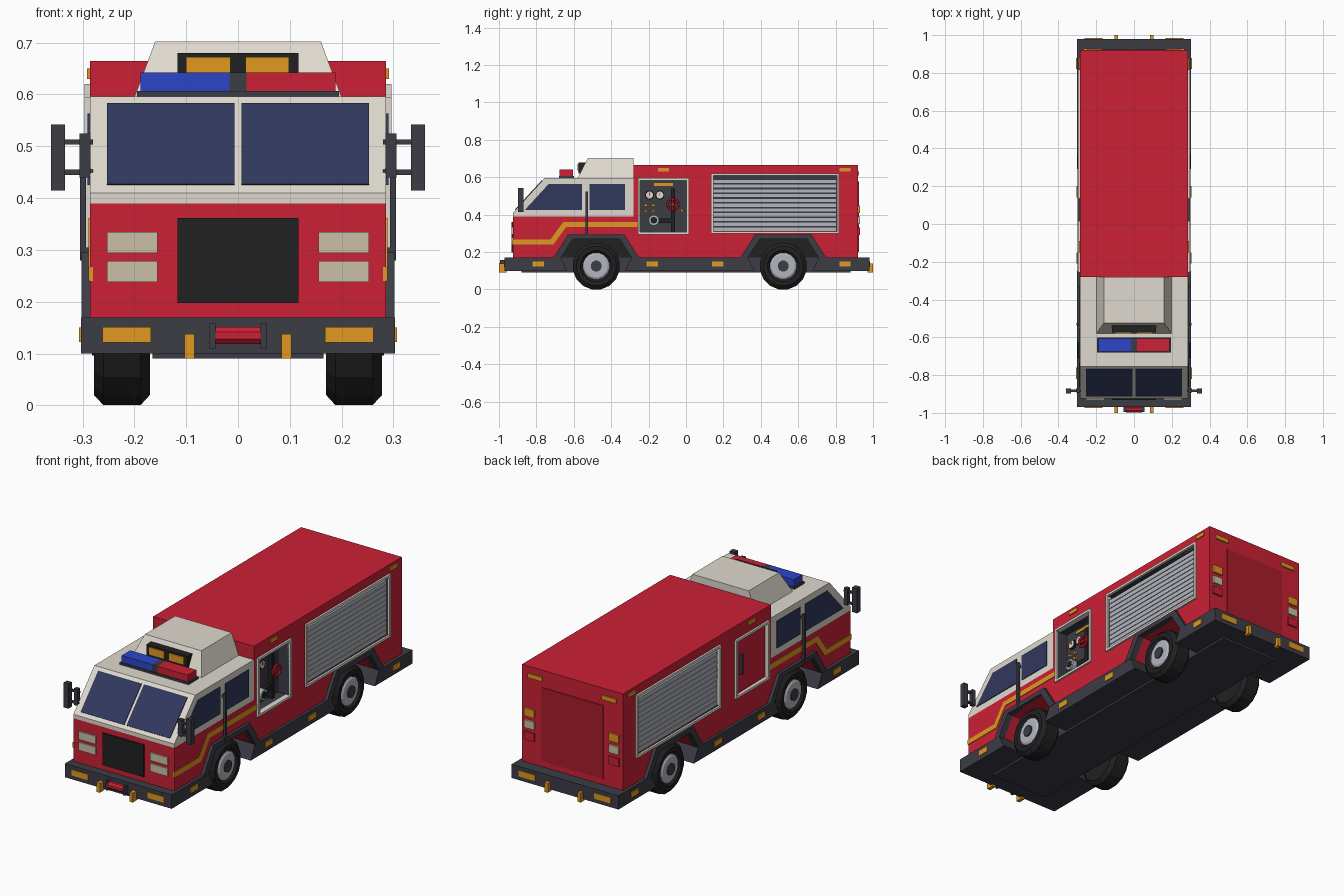
import bpy, bmesh
from math import sin, cos, pi

if "Cube" in bpy.data.objects:
    bpy.data.objects.remove(bpy.data.objects["Cube"])


def material(name, *rgb):
    m = bpy.data.materials.new(name)
    m.use_nodes = True
    m.diffuse_color = (*rgb, 1)
    m.node_tree.nodes["Principled BSDF"].inputs["Base Color"].default_value = (*rgb, 1)
    return m


RED = material("red paint", .6, .015, .036)
DARK_RED = material("dark red", .4, .012, .026)
CREAM = material("cream paint", .74, .70, .62)
GLASS = material("blue glass", .03, .04, .11)
CHARCOAL = material("charcoal", .045, .045, .06)
BLACK = material("black rubber", .015, .015, .015)
AMBER = material("amber", .75, .32, .015)
SILVER = material("silver", .45, .47, .52)
BLUE = material("blue light", .025, .06, .6)
BEIGE = material("lamp beige", .6, .53, .39)


def finish(name, bm, mat):
    bmesh.ops.recalc_face_normals(bm, faces=bm.faces)
    me = bpy.data.meshes.new(name)
    bm.to_mesh(me)
    bm.free()
    me.materials.append(mat)
    ob = bpy.data.objects.new(name, me)
    bpy.context.collection.objects.link(ob)
    return ob


def boxes(name, mat, *specs):
    """Boxes given as x0, x1, y0, y1, z0, z1, in one mesh."""
    bm = bmesh.new()
    for x0, x1, y0, y1, z0, z1 in specs:
        for v in bmesh.ops.create_cube(bm, size=1)["verts"]:
            v.co = ((x0 + x1) / 2 + v.co.x * (x1 - x0),
                    (y0 + y1) / 2 + v.co.y * (y1 - y0),
                    (z0 + z1) / 2 + v.co.z * (z1 - z0))
    return finish(name, bm, mat)


def prism(name, mat, pts, x0, x1):
    """Side profile of (y, z) points, extruded across x."""
    bm = bmesh.new()
    face = bm.faces.new([bm.verts.new((x0, y, z)) for y, z in pts])
    new = bmesh.ops.extrude_face_region(bm, geom=[face])["geom"]
    for v in new:
        if isinstance(v, bmesh.types.BMVert):
            v.co.x = x1
    return finish(name, bm, mat)


def lathe(name, mat, prof, y, z, n=16):
    """Profile of (x, radius) points, turned about an axis along x."""
    bm = bmesh.new()
    rings = [[bm.verts.new((x, y + r * sin(2 * pi * (i + .5) / n), z - r * cos(2 * pi * (i + .5) / n)))
              for i in range(n)] for x, r in prof]
    for a, b in zip(rings, rings[1:]):
        for i in range(n):
            j = (i + 1) % n
            bm.faces.new((a[i], a[j], b[j], b[i]))
    bm.faces.new(rings[0])
    bm.faces.new(rings[-1])
    return finish(name, bm, mat)


def disc(name, mat, x0, x1, y, z, r, n=16):
    return lathe(name, mat, [(x0, r), (x1, r)], y, z, n)


def frame(name, mat, xa, xb, y0, y1, z0, z1, w):
    return boxes(name, mat, (xa, xb, y0, y1, z1 - w, z1), (xa, xb, y0, y1, z0, z0 + w),
                 (xa, xb, y0, y0 + w, z0 + w, z1 - w), (xa, xb, y1 - w, y1, z0 + w, z1 - w))


AXLES = (-.48, .52)
W = .286

# Red body with wheel arches, then recesses for the pump bay and shutters
profile = [(-.925, .17)]
for c in AXLES:
    profile += [(c - .19, .17), (c - .125, .27), (c + .125, .27), (c + .19, .17)]
profile += [(.92, .17), (.92, .665), (-.28, .665), (-.28, .39), (-.925, .39)]
body = prism("body", RED, profile, -W, W)
body.data.materials.append(CHARCOAL)
cutter = boxes("recess_cutter", RED, (.225, .4, -.245, .003, .307, .583),
               (.262, .4, .146, .806, .312, .608), (-.4, -.262, .146, .806, .312, .608),
               (-.4, -.278, -.245, .003, .307, .583))
cutter.hide_render = True
mod = body.modifiers.new("recesses", "BOOLEAN")
mod.operation, mod.object, mod.solver = "DIFFERENCE", cutter, "EXACT"
bpy.context.view_layer.objects.active = body
bpy.ops.object.modifier_apply(modifier=mod.name)
bpy.data.objects.remove(cutter)
for p in body.data.polygons:
    c = p.center
    inside = .2 < abs(c.x) < W - .002 and .3 < c.z < .62 and -.26 < c.y < .82
    p.material_index = 1 if inside and not (c.x < 0 and c.y < .05) else 0

# Cab top, windscreen and roof hatch
prism("cab_upper", CREAM, [(-.925, .39), (-.925, .41), (-.755, .596), (-.28, .596), (-.28, .39)], -W, W)


def slope(t, d):
    return (-.925 + .17 * t - .737 * d, .41 + .186 * t + .677 * d)


for s, side in ((1, "left"), (-1, "right")):
    prism(side + "_windscreen", GLASS, [slope(.08, -.004), slope(.92, -.004), slope(.92, .004), slope(.08, .004)],
          s * .007, s * .253)
hatch = boxes("roof_hatch", CREAM, (-.2, .2, -.58, -.28, .595, .702))
for v in hatch.data.vertices:
    if v.co.z > .65:
        v.co.x *= .8
        v.co.y = max(v.co.y, -.525)
boxes("hatch_lamp_housing", BLACK, (-.117, .117, -.575, -.53, .62, .68))
boxes("hatch_lamps", AMBER, (-.1, -.014, -.58, -.57, .635, .672), (.014, .098, -.58, -.57, .635, .672))

# Roof light bar
boxes("light_bar_base", CHARCOAL, (-.195, .195, -.68, -.6, .595, .607), (-.016, .016, -.675, -.605, .607, .642))
boxes("light_bar_blue", BLUE, (-.188, -.016, -.675, -.605, .607, .642))
boxes("light_bar_red", RED, (.016, .188, -.675, -.605, .607, .642))

# Bumpers, skirts and chassis
prism("front_bumper", CHARCOAL, [(-.97, .1), (-.97, .17), (-.67, .17), (-.635, .1)], -.303, .303)
prism("rear_bumper", CHARCOAL, [(.98, .1), (.98, .17), (.71, .17), (.675, .1)], -.303, .303)
boxes("chassis", CHARCOAL, (-.165, .165, -.88, .88, .09, .172))
boxes("wheel_well_core", BLACK, *[(-.163, .163, c - .2, c + .2, .1, .28) for c in AXLES])

# Front grille, headlamps, winch
boxes("grille", BLACK, (-.117, .117, -.932, -.92, .198, .362))
boxes("headlamps", BEIGE, *[(s * .155, s * .253, -.933, -.92, z, z + .041) for s in (1, -1) for z in (.238, .294)])
boxes("winch_brackets", CHARCOAL, *[(s * .043, s * .055, -.995, -.96, .11, .158) for s in (1, -1)])
disc("winch_drum", RED, -.043, .043, -.98, .135, .018, 8)
for y0, y1, end in ((-1, -.96, "front"), (.97, 1, "rear")):
    boxes(end + "_tow_hooks", AMBER, *[(s * .084, s * .103, y0, y1, .09, .138) for s in (1, -1)])
for y, end in ((-.97, "front"), (.98, "rear")):
    boxes(end + "_bumper_lamps", AMBER, *[(s * .168, s * .262, y - .004, y + .004, .121, .151) for s in (1, -1)])

# Rear door and lamps
boxes("rear_door", DARK_RED, (-.175, .175, .915, .924, .2, .577))
for name, mat, z in (("indicators", AMBER, .41), ("reversing_lamps", BEIGE, .35), ("brake_lamps", RED, .29)):
    boxes("rear_" + name, mat, *[(s * .212, s * .268, .915, .93, z, z + .04) for s in (1, -1)])
boxes("rear_top_markers", AMBER, *[(s * .17, s * .25, .915, .926, .608, .63) for s in (1, -1)])

# Parts on both sides
for s, side in ((1, "left_"), (-1, "right_")):
    prism(side + "mid_skirt", CHARCOAL, [(-.325, .1), (-.29, .17), (.33, .17), (.365, .1)], s * .16, s * .3)
    for c, end in zip(AXLES, ("front_", "rear_")):
        prism(side + end + "arch", CHARCOAL, [
            (c - .23, .168), (c - .15, .295), (c + .15, .295), (c + .23, .168),
            (c + .19, .168), (c + .125, .27), (c - .125, .27), (c - .19, .168)], s * .27, s * .302)
        lathe(side + end + "tyre", BLACK, [(s * x, r) for x, r in (
            (.17, .09), (.17, .107), (.188, .127), (.26, .127), (.278, .107), (.278, .085), (.265, .072))], c, .125)
        lathe(side + end + "hub", SILVER, [(s * .2, .072), (s * .27, .072), (s * .276, .062)], c, .125)
        disc(side + end + "hub_cap", CHARCOAL, s * .27, s * .282, c, .125, .03, 12)

    prism(side + "front_window", GLASS, [(-.862, .425), (-.735, .563), (-.555, .563), (-.555, .425)], s * .28, s * .29)
    prism(side + "rear_window", GLASS, [(-.515, .425), (-.515, .563), (-.325, .563), (-.325, .425)], s * .28, s * .29)
    prism(side + "stripe", AMBER, [(-.927, .24), (-.927, .267), (-.725, .267), (-.655, .362), (-.26, .362),
                                   (-.26, .335), (-.64, .335), (-.71, .24)], s * .28, s * .289)
    boxes(side + "grab_rail", CHARCOAL, (s * .293, s * .305, -.537, -.523, .28, .525),
          (s * .28, s * .3, -.537, -.523, .5, .515), (s * .28, s * .3, -.537, -.523, .29, .305))
    boxes(side + "mirror", CHARCOAL, (s * .334, s * .361, -.897, -.87, .415, .542),
          (s * .28, s * .34, -.889, -.877, .503, .513), (s * .28, s * .34, -.889, -.877, .445, .455),
          (s * .285, s * .306, -.892, -.872, .44, .525))
    boxes(side + "upper_markers", AMBER, *[(s * .28, s * .291, y - .03, y + .03, .63, .65) for y in (-.12, .85)])
    boxes(side + "skirt_markers", AMBER, *[(s * .295, s * (.307 if abs(y) > .5 else .304), y - .03, y + .03, .122, .15)
                                           for y in (-.79, -.18, .17, .85)])

    # Roller shutter
    frame(side + "shutter_frame", CREAM, s * .27, s * .296, .134, .818, .298, .62, .012)
    for i in range(11):
        lathe(side + "shutter_slat", SILVER, [(s * .26, .001), (s * .288, .001)], 0, 0, 3).hide_render = False
        slat = bpy.context.collection.objects[-1]
        z = .312 + i * .0255
        bpy.data.objects.remove(slat)
        prism(side + "shutter_slat_%d" % i, SILVER, [(.148, z), (.148, z + .022), (.804, z + .022), (.804, z)],
              s * .26, s * .28)
    frame(side + "bay_frame", CREAM, s * .27, s * .296, -.257, .015, .295, .595, .012)

# Locker door handle on the right side
boxes("locker_handle", CHARCOAL, (-.292, -.275, -.05, -.035, .4, .5))

# Pump controls on the left side
boxes("pump_pipes", BLACK, (.222, .25, -.08, -.06, .31, .54), (.222, .245, -.17, -.07, .355, .38))
boxes("pump_label", AMBER, (.222, .232, -.17, -.07, .552, .568))
for i, y in enumerate((-.195, -.14)):
    disc("gauge_rim_%d" % i, BLACK, .222, .236, y, .505, .024)
    disc("gauge_face_%d" % i, CREAM, .23, .239, y, .505, .019)
    boxes("gauge_needle_%d" % i, RED, (.238, .241, y - .002, y + .002, .503, .519))
disc("outlet", SILVER, .222, .27, -.172, .37, .028)
disc("outlet_bore", BLACK, .26, .273, -.172, .37, .018)
boxes("pump_buttons", AMBER, *[(.222, .236, y - .01, y + .01, z - .006, z + .006)
                               for y in (-.215, -.175) for z in (.45, .42)], (.222, .24, -.03, -.015, .415, .43))
bpy.ops.mesh.primitive_torus_add(major_segments=16, minor_segments=6, major_radius=.03, minor_radius=.006,
                                 location=(.268, -.07, .455), rotation=(0, pi / 2, 0))
wheel = bpy.context.object
wheel.name = "valve_wheel"
wheel.data.materials.append(RED)
boxes("valve_spokes", RED, (.264, .272, -.1, -.04, .451, .459), (.264, .272, -.074, -.066, .425, .485),
      (.24, .275, -.077, -.063, .448, .462))
